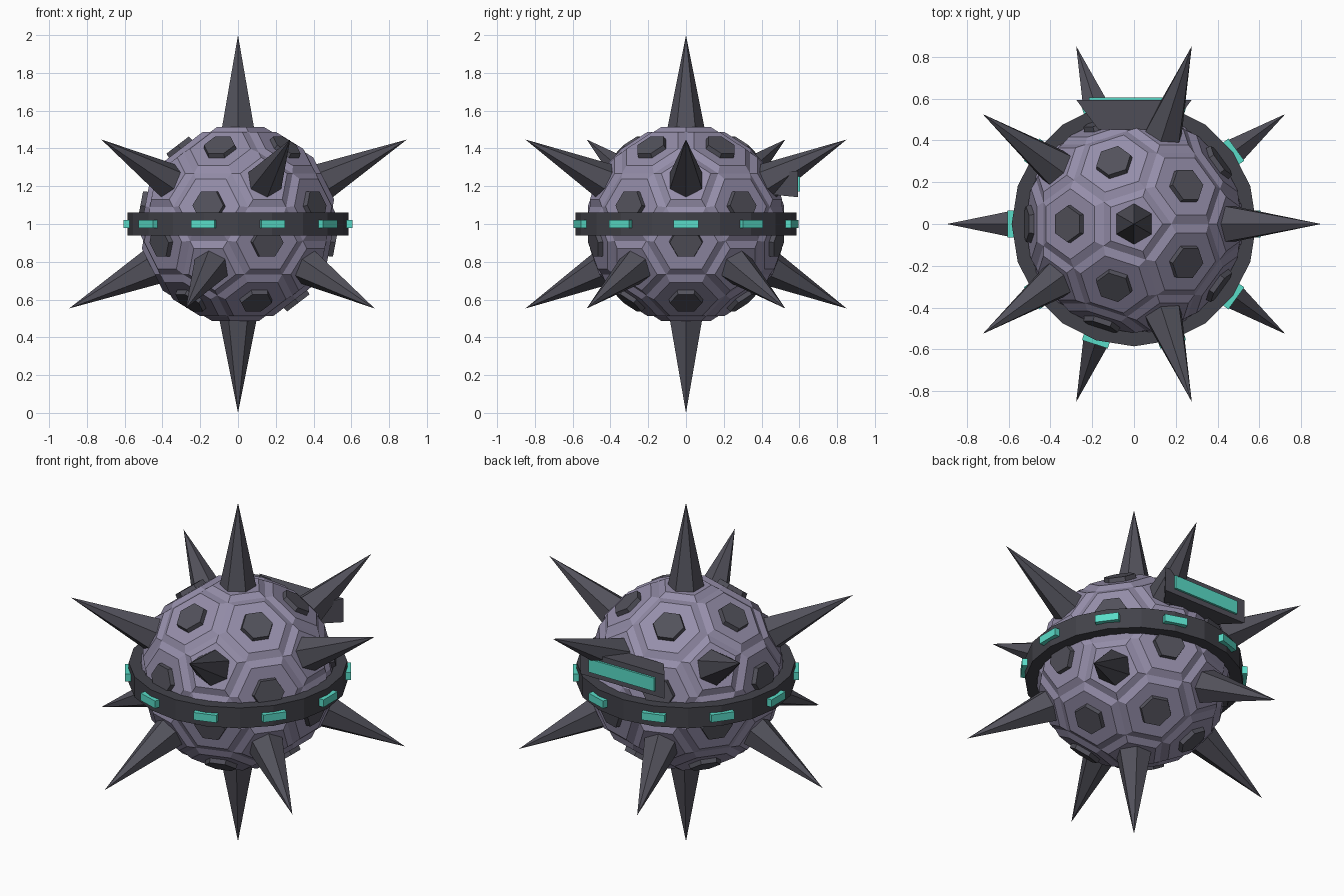
import bpy, bmesh, math
from mathutils import Vector, Matrix

if "Cube" in bpy.data.objects:
    bpy.data.objects.remove(bpy.data.objects["Cube"])

CENTRE = Vector((0, 0, 1))


def material(name, rgb):
    m = bpy.data.materials.new(name)
    m.diffuse_color = (*rgb, 1)
    m.use_nodes = True
    m.node_tree.nodes["Principled BSDF"].inputs["Base Color"].default_value = m.diffuse_color
    return m


SHELL = material("shell_lavender", (0.30, 0.27, 0.40))
DARK = material("dark_metal", (0.085, 0.083, 0.105))
RING = material("ring_metal", (0.055, 0.055, 0.068))
GLOW = material("teal_light", (0.10, 0.72, 0.58))


def finish(bm, name, mat, loc=CENTRE):
    bmesh.ops.recalc_face_normals(bm, faces=bm.faces[:])
    me = bpy.data.meshes.new(name)
    bm.to_mesh(me)
    bm.free()
    me.materials.append(mat)
    ob = bpy.data.objects.new(name, me)
    ob.location = loc
    bpy.context.collection.objects.link(ob)
    return ob


def frame(z, y, origin):
    """Matrix whose local z follows z and whose local y leans towards y."""
    z = z.normalized()
    y = (y - z * y.dot(z)).normalized()
    m = Matrix((y.cross(z), y, z)).transposed().to_4x4()
    m.translation = origin
    return m


def hex_cone(bm, z, y, start, end, r1, r2):
    """Six-sided cone along z, from distance start to end, one corner towards y."""
    bmesh.ops.create_cone(bm, cap_ends=True, segments=6, radius1=r1, radius2=r2,
                          depth=end - start,
                          matrix=frame(z, y, z.normalized() * (start + end) / 2))


def box(bm, size, matrix):
    bmesh.ops.create_cube(bm, size=1, matrix=matrix @ Matrix.Diagonal((*size, 1)))


# Icosahedron: its corners carry the spikes
ico = bmesh.new()
bmesh.ops.create_icosphere(ico, subdivisions=1, radius=1)
spike_dirs = [v.co.normalized() for v in ico.verts]

# Plated shell: truncated icosahedron with every face inset and raised
shell = bmesh.new()
for e in ico.edges:
    a, b = (v.co for v in e.verts)
    for t in (1 / 3, 2 / 3):
        shell.verts.new(a.lerp(b, t).normalized() * 0.52)
ico.free()
bmesh.ops.convex_hull(shell, input=shell.verts[:])
bmesh.ops.dissolve_limit(shell, angle_limit=math.radians(3),
                         verts=shell.verts[:], edges=shell.edges[:])
bmesh.ops.recalc_face_normals(shell, faces=shell.faces[:])
shell.normal_update()
hexes = [(f.normal.copy(), f.verts[0].co.copy()) for f in shell.faces if len(f.verts) == 6]
bmesh.ops.inset_individual(shell, faces=shell.faces[:], thickness=0.041, depth=0.025)
finish(shell, "plated_shell", SHELL)

# Dark hexagonal studs on the six-sided plates
studs = bmesh.new()
for n, corner in hexes:
    hex_cone(studs, n, corner, 0.49, 0.526, 0.092, 0.086)
finish(studs, "hex_studs", DARK)

# Twelve spikes
spikes = bmesh.new()
for d in spike_dirs:
    up = Vector((0, 0, 1))
    if abs(d.z) > 0.99:
        up = Vector((0, 1, 0)) if d.z > 0 else Vector((1, 0, 0))
    hex_cone(spikes, d, up, 0.50, 1.0, 0.1, 0.0)
bmesh.ops.remove_doubles(spikes, verts=spikes.verts[:], dist=1e-5)
finish(spikes, "spikes", DARK)

# Equator ring: rectangular section swept through 20 steps
ring = bmesh.new()
N = 20
section = [(0.52, -0.06), (0.585, -0.06), (0.585, 0.06), (0.52, 0.06)]
loops = [[ring.verts.new((r * math.cos(i * math.tau / N), r * math.sin(i * math.tau / N), z))
          for r, z in section] for i in range(N)]
for i in range(N):
    p, q = loops[i], loops[(i + 1) % N]
    for k in range(4):
        j = (k + 1) % 4
        ring.faces.new((p[k], q[k], q[j], p[j]))
finish(ring, "equator_ring", RING)

# Ten lights around the ring
lights = bmesh.new()
for i in range(10):
    box(lights, (0.04, 0.13, 0.044),
        Matrix.Rotation(i * math.tau / 10, 4, 'Z') @ Matrix.Translation((0.585, 0, 0)))
finish(lights, "ring_lights", GLOW)

# Rear sensor housing, narrowing towards the shell
housing = bmesh.new()
box(housing, (0.55, 0.14, 0.14), Matrix.Identity(4))
for v in housing.verts:
    if v.co.y < 0:
        v.co.x *= 0.62
        v.co.z *= 0.8
finish(housing, "rear_housing", DARK, (0, 0.522, 1.212))

# Light strip on the housing
strip = bmesh.new()
box(strip, (0.43, 0.03, 0.078), Matrix.Identity(4))
finish(strip, "rear_light_strip", GLOW, (0, 0.589, 1.212))
